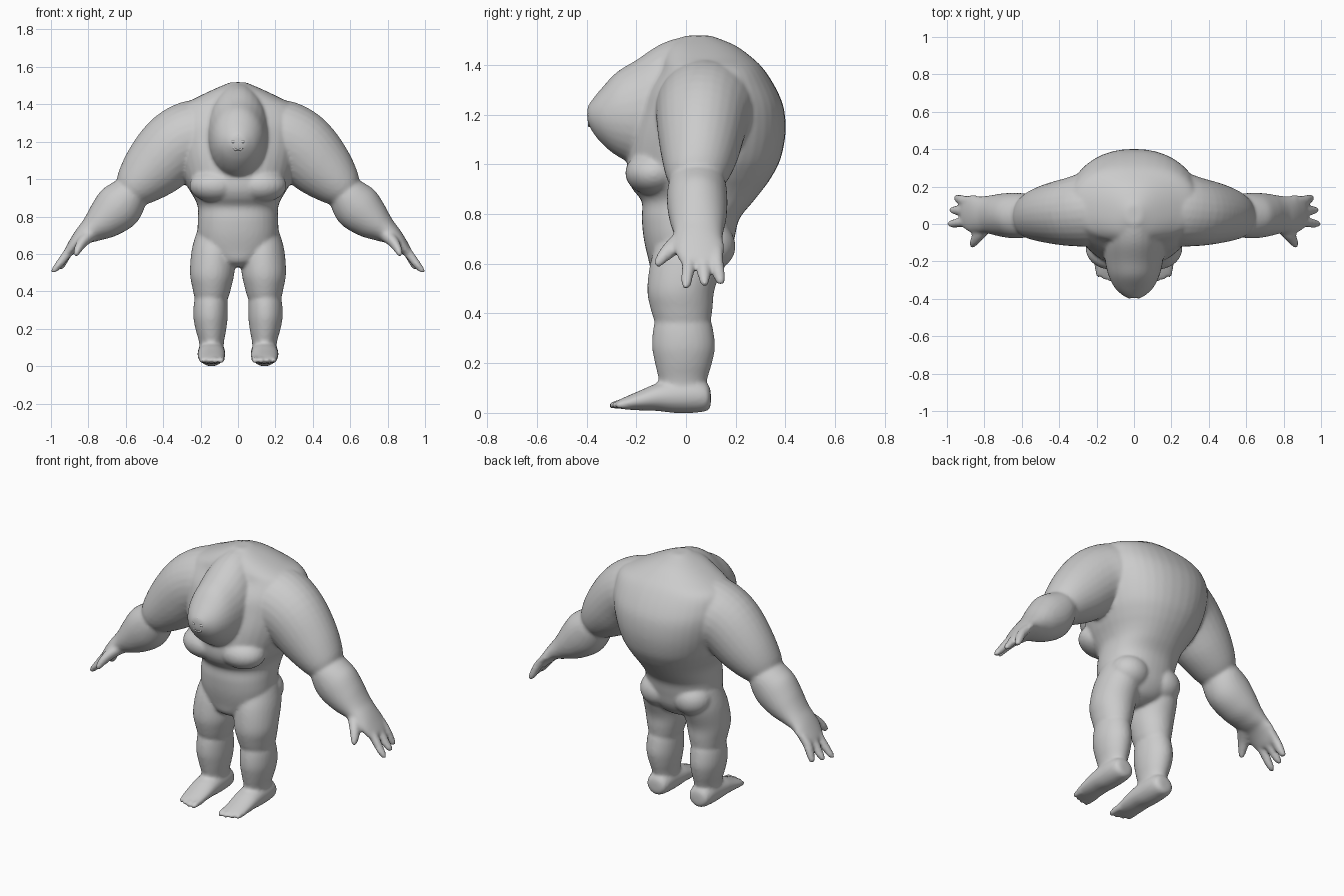
import bpy, bmesh, math
from mathutils import Vector

grey = bpy.data.materials.new("grey skin")
grey.diffuse_color = (0.6, 0.6, 0.6, 1)
X, Y, Z = Vector((1, 0, 0)), Vector((0, 1, 0)), Vector((0, 0, 1))


def spline(rows, n=5):
    """Smoothly interpolate rows of numbers."""
    out = []
    for i in range(len(rows) - 1):
        p = [Vector(rows[max(0, min(len(rows) - 1, i + k))]) for k in (-1, 0, 1, 2)]
        for s in range(n):
            t = s / n
            out.append(p[1] + 0.5 * t * (p[2] - p[0] + t * (2 * p[0] - 5 * p[1] + 4 * p[2] - p[3]
                       + t * (3 * (p[1] - p[2]) + p[3] - p[0]))))
    return out + [Vector(rows[-1])]


def tube(bm, rows, wide, normal=None, power=1.0, sides=28):
    """Loft rows of (x, y, z, radius along wide, radius across)."""
    rows = spline(rows)
    rings = []
    for i, r in enumerate(rows):
        a, b = rows[max(i - 1, 0)], rows[min(i + 1, len(rows) - 1)]
        tangent = normal or Vector(b[:3]) - Vector(a[:3])
        u = (wide - tangent * (wide.dot(tangent) / tangent.length_squared)).normalized()
        v = tangent.cross(u).normalized()
        ring = []
        for k in range(sides):
            ang = 2 * math.pi * k / sides
            c, s = math.cos(ang), math.sin(ang)
            c = math.copysign(abs(c) ** power, c)
            s = math.copysign(abs(s) ** power, s)
            ring.append(bm.verts.new(Vector(r[:3]) + u * c * max(r[3], .002) + v * s * max(r[4], .002)))
        rings.append(ring)
    for p, q in zip(rings, rings[1:]):
        for k in range(sides):
            m = (k + 1) % sides
            bm.faces.new((p[k], p[m], q[m], q[k]))
    bm.faces.new(rings[0][::-1])
    bm.faces.new(rings[-1])


def finish(bm, name, voxel, smooth):
    bmesh.ops.recalc_face_normals(bm, faces=bm.faces)
    me = bpy.data.meshes.new(name)
    bm.to_mesh(me)
    bm.free()
    me.materials.append(grey)
    me.polygons.foreach_set("use_smooth", [True] * len(me.polygons))
    ob = bpy.data.objects.new(name, me)
    bpy.context.collection.objects.link(ob)
    rm = ob.modifiers.new("blend", 'REMESH')
    rm.mode, rm.voxel_size, rm.use_smooth_shade = 'VOXEL', voxel, True
    sm = ob.modifiers.new("soften", 'SMOOTH')
    sm.factor, sm.iterations = 0.5, smooth
    return ob


def ball(bm, loc, size):
    vs = bmesh.ops.create_uvsphere(bm, u_segments=24, v_segments=14, radius=1)["verts"]
    for v in vs:
        v.co = Vector((v.co.x * size[0], v.co.y * size[1], v.co.z * size[2])) + Vector(loc)


body = bmesh.new()

# torso: height, half width, front y, back y
torso = [(.53, .05, -.09, .06), (.56, .12, -.135, .13), (.62, .195, -.152, .175), (.7, .215, -.17, .195),
         (.78, .215, -.178, .215), (.85, .215, -.178, .27), (.9, .235, -.215, .31), (.95, .265, -.235, .345),
         (1.02, .30, -.235, .38), (1.12, .33, -.22, .4), (1.22, .35, -.19, .395), (1.3, .355, -.16, .365),
         (1.38, .33, -.11, .315), (1.43, .235, -.10, .265), (1.48, .13, -.07, .195), (1.518, .04, .0, .1)]
tube(body, [(0, (f + b) / 2, z, w, (b - f) / 2) for z, w, f, b in torso], X, Z, 0.9, 40)

# head: y, half width, bottom, top
head = [(-.397, .025, 1.175, 1.23), (-.385, .055, 1.145, 1.25), (-.345, .10, 1.09, 1.30), (-.28, .135, 1.035, 1.37),
        (-.2, .155, 1.0, 1.42), (-.1, .165, 1.0, 1.485), (.0, .16, 1.0, 1.515), (.1, .14, 1.0, 1.515)]
tube(body, [(0, y, (a + b) / 2, w, (b - a) / 2) for y, w, a, b in head], X, Y)

for s in (-1, 1):
    def limb(rows, wide, normal=None):
        tube(body, [(s * r[0],) + tuple(r[1:]) for r in rows], wide, normal)

    # chest and buttock
    ball(body, (s * .12, -.13, .965), (.14, .115, .09))
    ball(body, (s * .11, .09, .67), (.115, .11, .10))
    # upper arm
    limb([(.1, .09, 1.24, .16, .17), (.22, .08, 1.22, .2, .205), (.33, .065, 1.175, .185, .195),
          (.45, .055, 1.06, .16, .17), (.54, .045, .97, .13, .128), (.585, .045, .925, .10, .09),
          (.6, .045, .91, .06, .05)], Y)
    # forearm and palm
    limb([(.52, .045, .985, .07, .06), (.57, .045, .93, .112, .10), (.635, .045, .855, .122, .128),
          (.71, .048, .785, .115, .108), (.775, .05, .735, .102, .075), (.825, .05, .70, .098, .052),
          (.865, .055, .66, .10, .038), (.905, .065, .61, .085, .026), (.915, .065, .595, .07, .012)], Y)
    # fingers
    for y0, x1, y1, z1 in ((.01, .99, .0, .5), (.07, .98, .075, .51), (.125, .955, .14, .515)):
        limb([(.87, y0, .655, .026, .025), (.91, y0, .605, .027, .025),
              (.91 * .4 + x1 * .6, y0 * .4 + y1 * .6, .605 * .4 + z1 * .6, .024, .021),
              (x1 - .004, y1, z1 + .01, .017, .015), (x1, y1, z1, .006, .006)], Y)
    # thumb
    limb([(.79, .0, .705, .045, .04), (.83, -.055, .665, .036, .03), (.855, -.095, .625, .026, .022),
          (.865, -.115, .597, .016, .014), (.867, -.12, .588, .005, .005)], Y)
    # thigh
    limb([(.12, .03, .72, .10, .13), (.13, .01, .62, .118, .15), (.138, -.02, .5, .119, .136),
          (.14, -.018, .42, .104, .125), (.142, -.012, .355, .086, .108), (.142, -.01, .33, .06, .08)], X, Z)
    # calf
    limb([(.142, -.01, .4, .07, .095), (.145, -.012, .355, .088, .117), (.147, -.01, .27, .092, .127),
          (.145, -.01, .2, .083, .115), (.142, -.012, .135, .068, .098), (.14, -.01, .06, .06, .085)], X, Z)
    # foot
    foot = [(.1, .03, .03, .085), (.085, .06, .008, .12), (.03, .072, .0, .14), (-.05, .074, .0, .135),
            (-.12, .075, .008, .118), (-.19, .073, .01, .088), (-.25, .066, .014, .062), (-.275, .055, .02, .05)]
    limb([(.142, y, (a + b) / 2, w, (b - a) / 2) for y, w, a, b in foot], X, Y)
    # toes
    for x0, y1 in ((.09, -.312), (.125, -.31), (.158, -.30), (.19, -.285)):
        limb([(x0, -.22, .04, .02, .022), (x0, y1 + .03, .034, .0175, .017),
              (x0, y1 + .008, .03, .013, .012), (x0, y1, .029, .005, .005)], X, Y)

finish(body, "body", 0.0095, 7)

# small snout: brow ridge, nostril lobes and lips
snout = bmesh.new()
arc = [(.043 * math.cos(t), -.386 + .022 * abs(math.cos(t)), 1.205 + .03 * math.sin(t), .008, .008)
       for t in [math.pi * k / 8 for k in range(9)]]
tube(snout, arc, Y, None, 1, 10)
for s in (-1, 1):
    ball(snout, (s * .025, -.383, 1.2), (.015, .016, .011))
lips = [(.022 * math.cos(t), -.388, 1.167 + .012 * math.sin(t), .006, .006)
        for t in [2 * math.pi * k / 12 for k in range(13)]]
tube(snout, lips, Y, None, 1, 10)
finish(snout, "snout", 0.003, 2)
